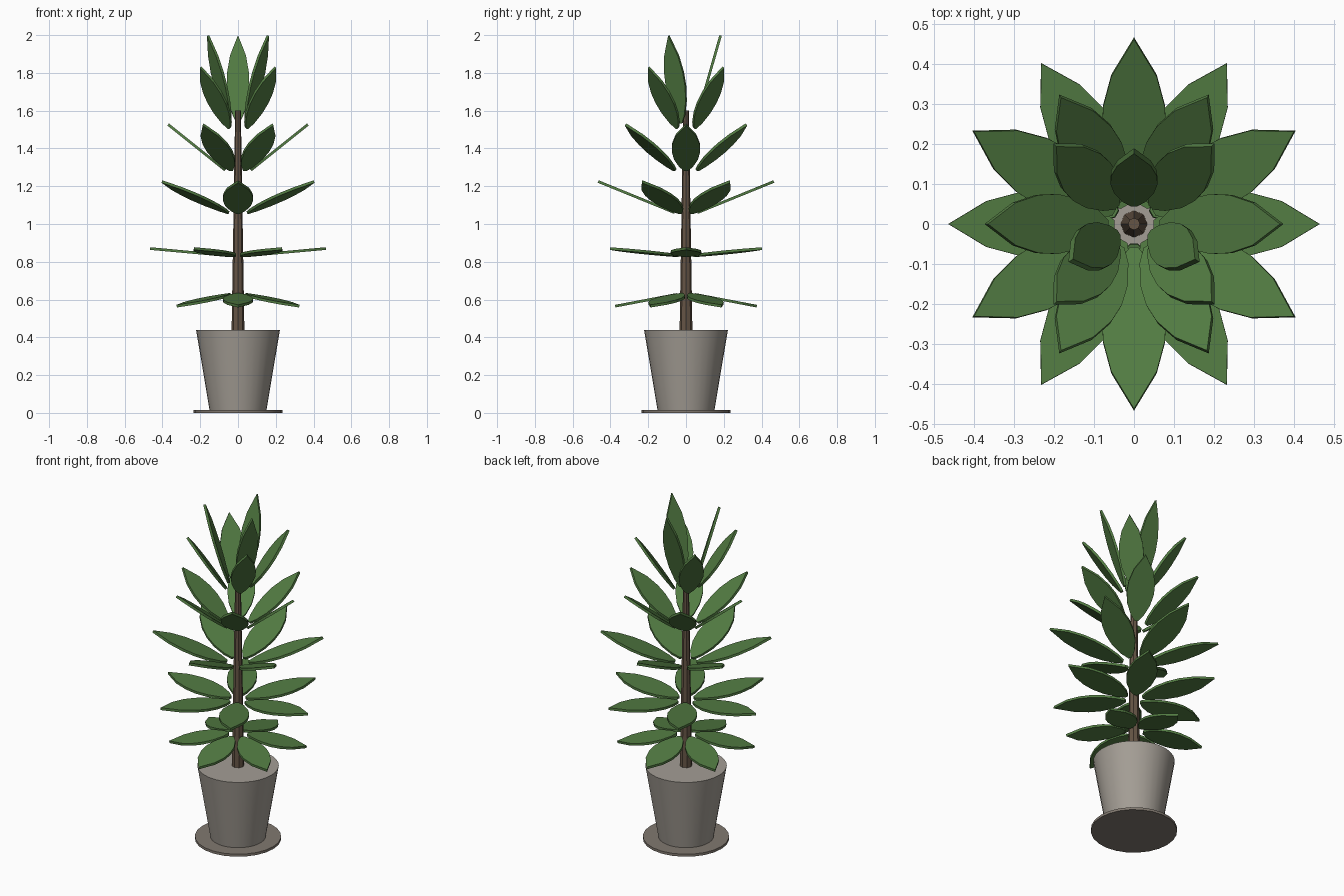
import bpy, bmesh, math
from mathutils import Vector

if "Cube" in bpy.data.objects:
    bpy.data.objects.remove(bpy.data.objects["Cube"])


def material(name, rgb):
    m = bpy.data.materials.new(name)
    m.diffuse_color = (*rgb, 1)
    m.use_nodes = True
    m.node_tree.nodes["Principled BSDF"].inputs["Base Color"].default_value = m.diffuse_color
    return m


LEAF = material("leaf_green", (0.085, 0.20, 0.055))
BARK = material("bark_brown", (0.13, 0.09, 0.06))
CLAY = material("stone_grey", (0.37, 0.34, 0.30))
TRAY = material("tray_grey", (0.22, 0.19, 0.16))


def tapered(name, sides, r1, r2, z1, z2, mat):
    bpy.ops.mesh.primitive_cone_add(vertices=sides, radius1=r1, radius2=r2,
                                    depth=z2 - z1, location=(0, 0, (z1 + z2) / 2))
    ob = bpy.context.object
    ob.name = name
    ob.data.materials.append(mat)
    bpy.ops.object.shade_smooth_by_angle(angle=math.radians(30))
    return ob


# Pot, saucer and stem
tapered("saucer", 24, 0.235, 0.235, 0.0, 0.015, TRAY)
tapered("pot", 32, 0.15, 0.222, 0.01, 0.44, CLAY)
tapered("stem", 8, 0.034, 0.015, 0.43, 1.6, BARK)

# Leaf half outline: fraction along length, fraction of half width
OUTLINE = [(0, 0.12), (0.09, 0.48), (0.25, 0.84), (0.42, 1), (0.58, 0.97), (0.77, 0.71)]
THICK = 0.014


def leaf_whorl(name, count, start, base, tip, half_width):
    """Ring of flat pointed leaves; base and tip are (radius, height)."""
    bm = bmesh.new()
    for k in range(count):
        a = math.radians(start + 360 * k / count)
        out = Vector((math.cos(a), math.sin(a), 0))
        side = Vector((-math.sin(a), math.cos(a), 0))
        p0 = out * base[0] + Vector((0, 0, base[1]))
        axis = out * tip[0] + Vector((0, 0, tip[1])) - p0
        normal = axis.cross(side).normalized()
        loop = [(t, -w) for t, w in OUTLINE] + [(1, 0)] + [(t, w) for t, w in reversed(OUTLINE)]
        rings = []
        for s in (-0.5, 0.5):
            rings.append([bm.verts.new(p0 + axis * t + side * w * half_width + normal * s * THICK)
                          for t, w in loop])
        lower, upper = rings
        bm.faces.new(lower)
        bm.faces.new(upper)
        n = len(loop)
        for i in range(n):
            j = (i + 1) % n
            bm.faces.new((lower[i], lower[j], upper[j], upper[i]))
    bmesh.ops.recalc_face_normals(bm, faces=bm.faces)
    me = bpy.data.meshes.new(name)
    bm.to_mesh(me)
    bm.free()
    me.materials.append(LEAF)
    bpy.context.collection.objects.link(bpy.data.objects.new(name, me))


# Leaf tiers from bottom to top
leaf_whorl("leaves_bottom", 6, 30, (0.05, 0.627), (0.375, 0.565), 0.080)
leaf_whorl("leaves_low", 6, 0, (0.05, 0.832), (0.465, 0.87), 0.081)
leaf_whorl("leaves_middle", 6, 30, (0.06, 1.06), (0.465, 1.225), 0.080)
leaf_whorl("leaves_upper", 6, 0, (0.068, 1.285), (0.37, 1.527), 0.075)
leaf_whorl("leaves_high", 4, 45, (0.065, 1.508), (0.28, 1.83), 0.067)
leaf_whorl("leaves_crown", 3, 90, (0.05, 1.535), (0.183, 1.998), 0.059)
